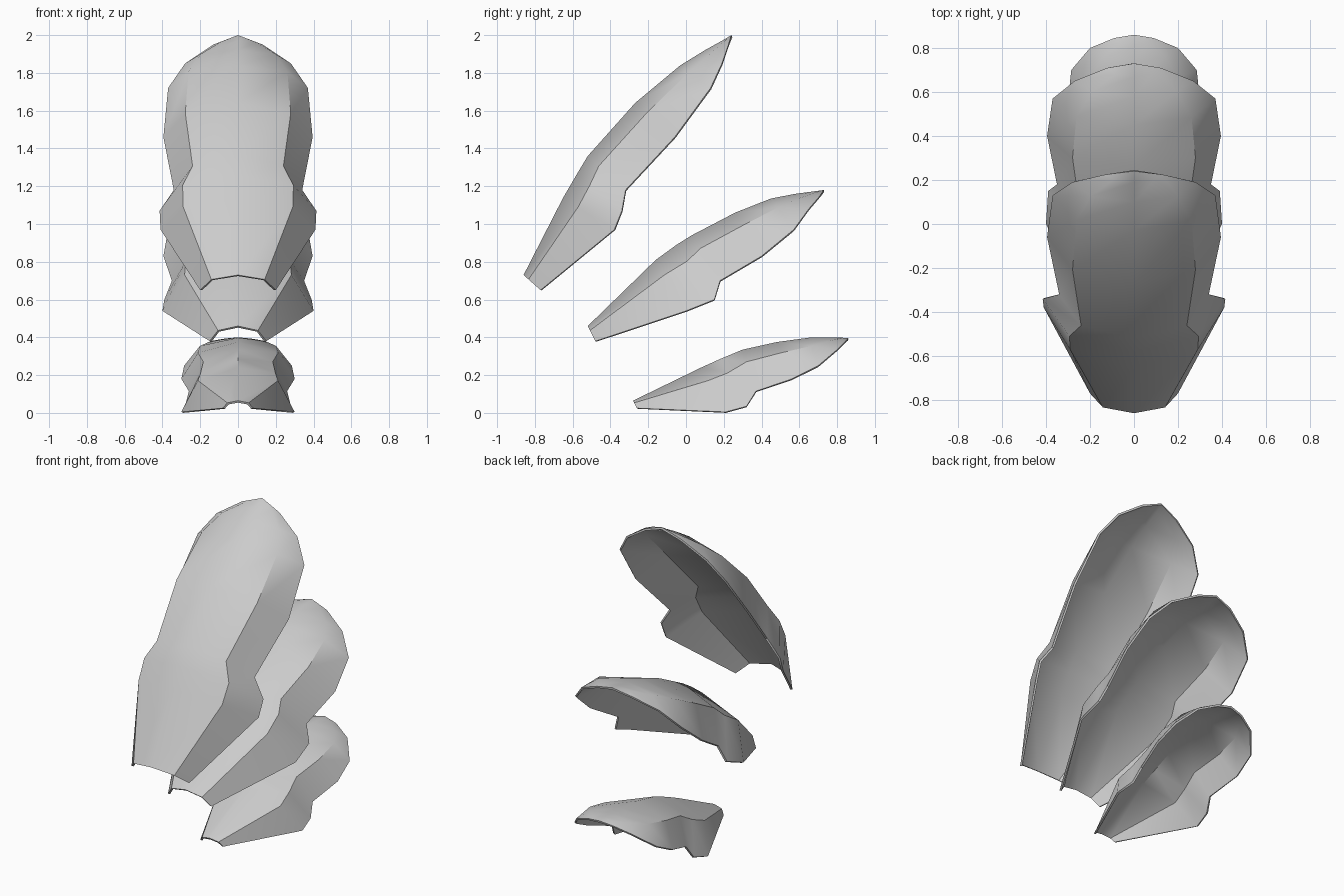
import bpy, bmesh
from math import sin, cos, radians

if "Cube" in bpy.data.objects:
    bpy.data.objects.remove(bpy.data.objects["Cube"])

ANGLES = [-90, -45, 0, 45, 90]


def plate(name, rows):
    """Arched plate; each row is (crest y, crest z, rim x, rim y, rim z)."""
    bm = bmesh.new()
    grid = []
    for cy, cz, rx, ry, rz in rows:
        line = []
        for a in ANGLES:
            drop = 1 - cos(radians(a))
            line.append(bm.verts.new((rx * sin(radians(a)),
                                      cy + (ry - cy) * drop,
                                      cz + (rz - cz) * drop)))
        grid.append(line)
    for low, high in zip(grid, grid[1:]):
        for j in range(len(ANGLES) - 1):
            bm.faces.new((low[j], low[j + 1], high[j + 1], high[j]))
    bmesh.ops.remove_doubles(bm, verts=bm.verts, dist=0.0005)
    mesh = bpy.data.meshes.new(name)
    bm.to_mesh(mesh)
    bm.free()
    obj = bpy.data.objects.new(name, mesh)
    bpy.context.collection.objects.link(obj)
    # thin wall on the hollow side
    wall = obj.modifiers.new("wall", 'SOLIDIFY')
    wall.thickness = 0.012
    wall.offset = -1
    bpy.ops.object.select_all(action='DESELECT')
    obj.select_set(True)
    bpy.context.view_layer.objects.active = obj
    bpy.ops.object.modifier_apply(modifier="wall")
    bpy.ops.object.shade_smooth_by_angle(angle=radians(40))
    lowest = min(v.co.z for v in obj.data.vertices)
    if lowest < 0:
        obj.location.z = -lowest
    return obj


# large steep plate at the top
plate("upper_plate", [
    (-.86, .73, .20, -.77, .65), (-.65, 1.14, .41, -.38, .97),
    (-.58, 1.26, .415, -.34, 1.07), (-.52, 1.36, .34, -.32, 1.18),
    (-.27, 1.64, .395, -.06, 1.46), (-.03, 1.84, .37, .13, 1.72),
    (.10, 1.92, .28, .19, 1.85), (.19, 1.97, .13, .225, 1.95),
    (.24, 2.0, 0, .24, 2.0)])

# middle plate
plate("middle_plate", [
    (-.52, .46, .15, -.48, .38), (-.16, .81, .40, 0, .54),
    (-.05, .89, .39, .15, .60), (.03, .94, .35, .18, .70),
    (.26, 1.06, .395, .40, .83), (.45, 1.135, .37, .57, .97),
    (.58, 1.16, .27, .65, 1.08), (.67, 1.172, .12, .71, 1.15),
    (.73, 1.18, 0, .73, 1.18)])

# small flat plate at the bottom
plate("lower_plate", [
    (-.28, .065, .08, -.26, .025), (.08, .24, .30, .21, .005),
    (.18, .285, .28, .32, .035), (.30, .335, .26, .37, .115),
    (.48, .375, .30, .56, .18), (.65, .398, .285, .70, .25),
    (.74, .40, .20, .80, .335), (.81, .40, .09, .845, .38),
    (.86, .395, 0, .86, .395)])
